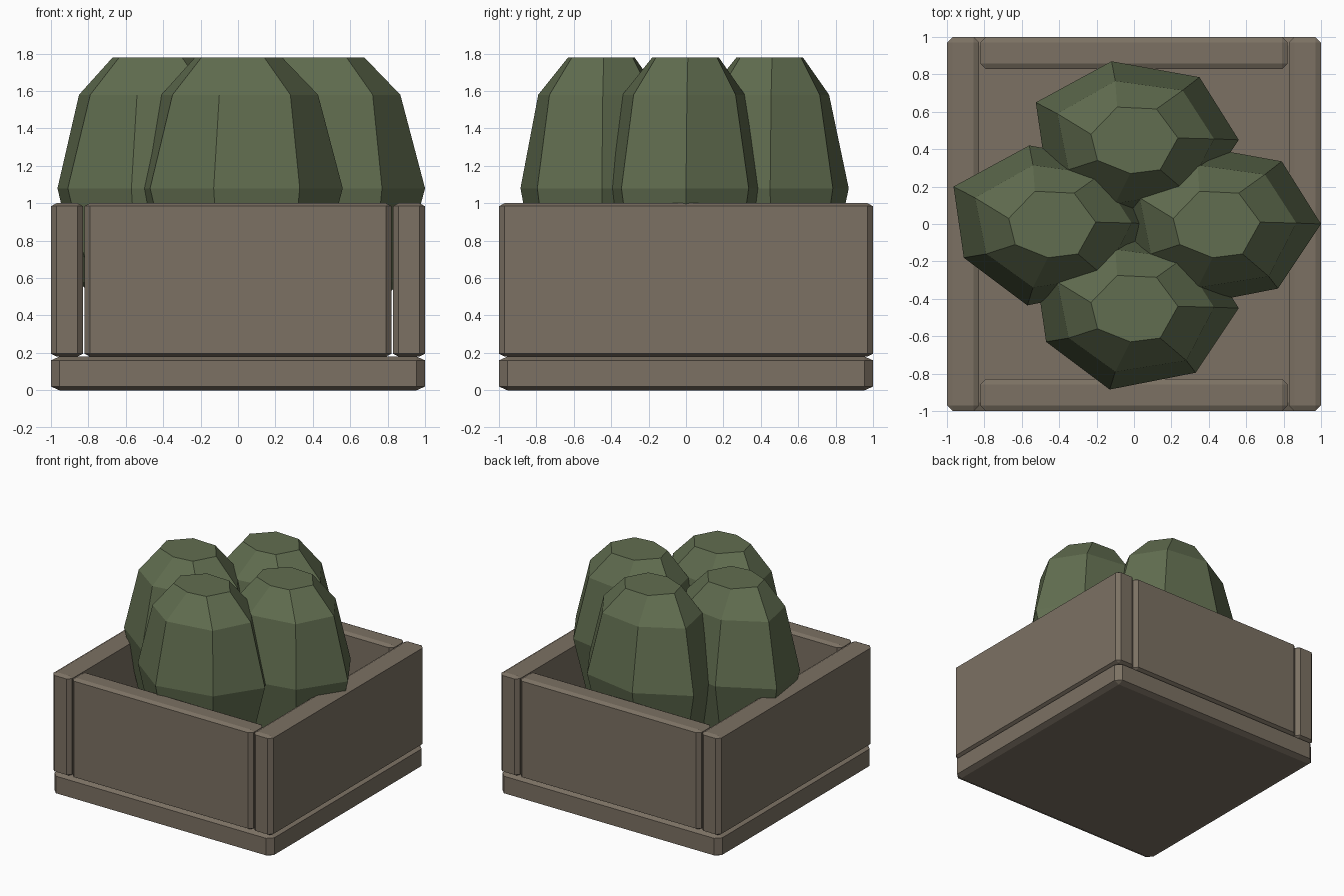
import bpy, bmesh
from mathutils import Vector

if "Cube" in bpy.data.objects:
    bpy.data.objects.remove(bpy.data.objects["Cube"])


def material(name, rgb):
    m = bpy.data.materials.new(name)
    m.diffuse_color = (*rgb, 1)
    m.use_nodes = True
    m.node_tree.nodes["Principled BSDF"].inputs["Base Color"].default_value = m.diffuse_color
    return m


WOOD = material("wood", (0.20, 0.165, 0.125))
LEAF = material("leaf", (0.12, 0.155, 0.08))


def finish(name, bm, mat):
    bmesh.ops.recalc_face_normals(bm, faces=bm.faces)
    me = bpy.data.meshes.new(name)
    bm.to_mesh(me)
    bm.free()
    me.materials.append(mat)
    ob = bpy.data.objects.new(name, me)
    bpy.context.collection.objects.link(ob)
    return ob


def board(name, lo, hi, chamfer):
    """Box with every edge chamfered, with a separate inset per axis."""
    bm = bmesh.new()
    lo, hi, c = Vector(lo), Vector(hi), Vector(chamfer)
    mid, half = (lo + hi) / 2, (hi - lo) / 2
    for sx in (-1, 1):
        for sy in (-1, 1):
            for sz in (-1, 1):
                for axis in range(3):
                    p = half - c
                    p[axis] = half[axis]
                    bm.verts.new(mid + Vector((p.x * sx, p.y * sy, p.z * sz)))
    bmesh.ops.convex_hull(bm, input=bm.verts)
    bmesh.ops.dissolve_limit(bm, angle_limit=0.01, verts=bm.verts, edges=bm.edges)
    return finish(name, bm, WOOD)


# Base slab and four wall boards
board("base", (-1, -1, 0), (1, 1, 0.18), (0.045, 0.045, 0.02))
C = (0.03, 0.03, 0.016)
board("left_wall", (-1, -1, 0.18), (-0.828, 1, 1), C)
board("right_wall", (0.828, -1, 0.18), (1, 1, 1), C)
board("front_wall", (-0.822, -1, 0.18), (0.822, -0.828, 1), C)
board("back_wall", (-0.822, 0.828, 0.18), (0.822, 1, 1), C)

# Seven-sided irregular rings of one bush: cap, shoulder, belly
CAP = [(0.235, 0.01), (0.12, 0.165), (-0.09, 0.175), (-0.23, 0.03),
       (-0.195, -0.11), (-0.02, -0.18), (0.14, -0.16)]
SHOULDER = [(0.428, 0.005), (0.26, 0.265), (-0.10, 0.315), (-0.41, 0.14),
            (-0.35, -0.16), (-0.10, -0.34), (0.28, -0.28)]
BELLY = [(0.56, 0.0), (0.35, 0.335), (-0.12, 0.42), (-0.525, 0.2),
         (-0.47, -0.18), (-0.13, -0.435), (0.33, -0.345)]
LAYERS = [(CAP, 0.38), (SHOULDER, 0.58), (BELLY, 1.08), (SHOULDER, 1.58), (CAP, 1.78)]


def bush(name, x, y):
    bm = bmesh.new()
    rings = [[bm.verts.new((x + px, y + py, z)) for px, py in pts] for pts, z in LAYERS]
    for a, b in zip(rings, rings[1:]):
        for i in range(7):
            j = (i + 1) % 7
            bm.faces.new((a[i], a[j], b[j], b[i]))
    bm.faces.new(rings[0][::-1])
    bm.faces.new(rings[-1])
    return finish(name, bm, LEAF)


# Four bushes in a diamond
for name, x, y in (("left_bush", -0.44, 0), ("right_bush", 0.44, 0),
                   ("front_bush", 0, -0.45), ("back_bush", 0, 0.45)):
    bush(name, x, y)
